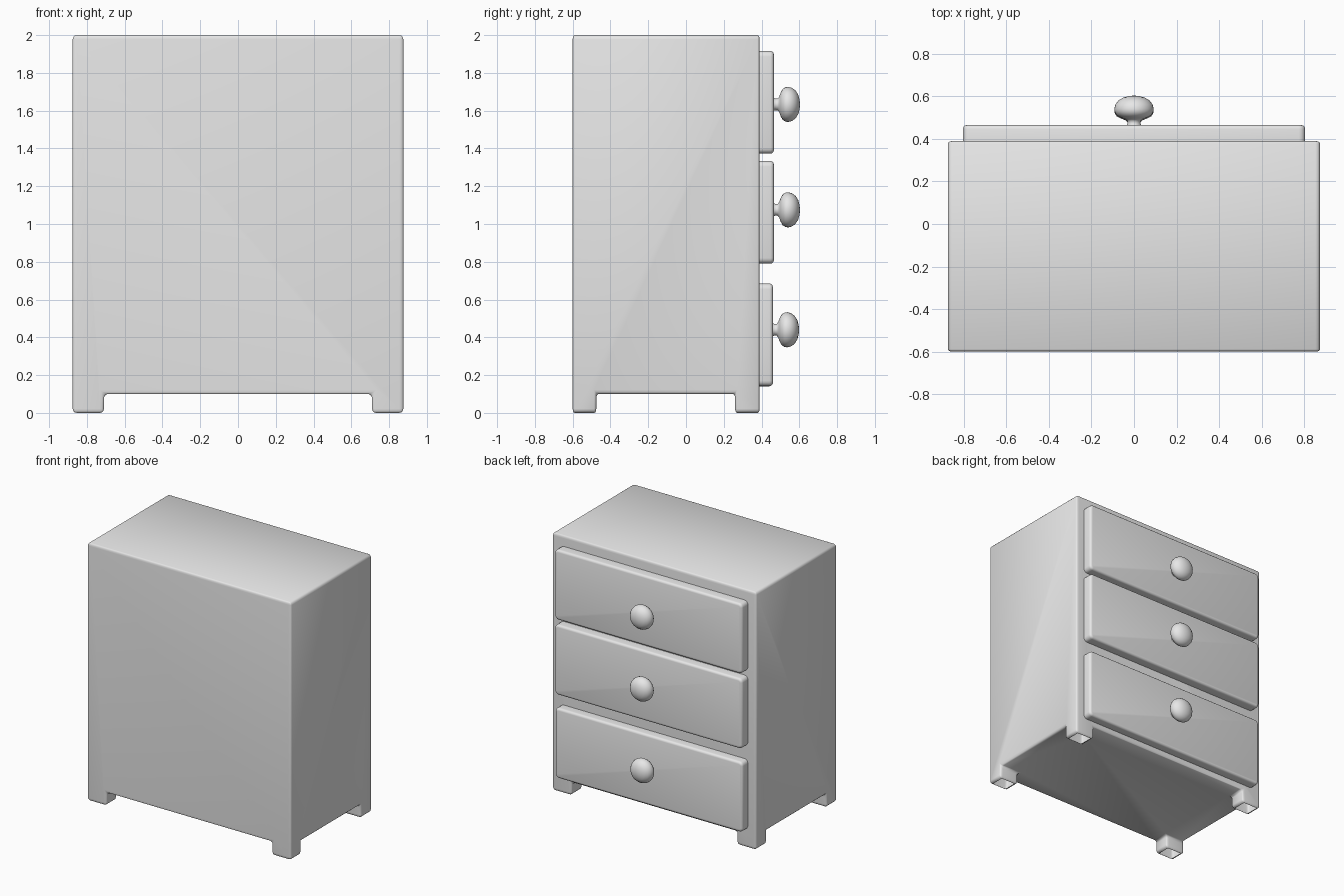
import bpy, bmesh
from math import radians
from mathutils import Matrix, Vector

cube = bpy.data.objects.get("Cube")
if cube:
    bpy.data.objects.remove(cube, do_unlink=True)

GREY = (0.8, 0.8, 0.8, 1)
mat = bpy.data.materials.new("plain grey")
mat.use_nodes = True
mat.diffuse_color = GREY
mat.node_tree.nodes["Principled BSDF"].inputs["Base Color"].default_value = GREY


def finish(name, bm, angle=60):
    """Turn a bmesh into a smooth shaded grey object."""
    mesh = bpy.data.meshes.new(name)
    bm.to_mesh(mesh)
    bm.free()
    mesh.materials.append(mat)
    obj = bpy.data.objects.new(name, mesh)
    bpy.context.collection.objects.link(obj)
    bpy.ops.object.select_all(action='DESELECT')
    obj.select_set(True)
    bpy.context.view_layer.objects.active = obj
    bpy.ops.object.shade_smooth_by_angle(angle=radians(angle))
    return obj


def box(low, high):
    low, high = Vector(low), Vector(high)
    bm = bmesh.new()
    size = Matrix.Diagonal((high - low).to_4d())
    size[3][3] = 1
    bmesh.ops.create_cube(bm, size=1, matrix=Matrix.Translation((low + high) / 2) @ size)
    return bm


def round_edges(bm, width):
    sharp = [e for e in bm.edges if e.calc_face_angle(0) > radians(30)]
    bmesh.ops.bevel(bm, geom=sharp, offset=width, segments=3, profile=0.5,
                    affect='EDGES', clamp_overlap=True)


# Cabinet: a box whose four bottom corners are pulled down into feet
STRETCH = 2  # depth is doubled while rounding, so edges are tighter front to back
bm = box((-0.875, -0.6, 0.1), (0.875, 0.39, 2))
for point, normal in (((-0.71, 0, 0), (1, 0, 0)), ((0.71, 0, 0), (1, 0, 0)),
                      ((0, -0.475, 0), (0, 1, 0)), ((0, 0.26, 0), (0, 1, 0))):
    bmesh.ops.bisect_plane(bm, geom=bm.verts[:] + bm.edges[:] + bm.faces[:],
                           plane_co=point, plane_no=normal)
corners = []
for f in bm.faces:
    c = f.calc_center_median()
    if c.z < 0.11 and abs(c.x) > 0.71 and not -0.475 < c.y < 0.26:
        corners.append(f)
feet = bmesh.ops.extrude_discrete_faces(bm, faces=corners)["faces"]
bmesh.ops.translate(bm, verts=list({v for f in feet for v in f.verts}), vec=(0, 0, -0.1))
bmesh.ops.remove_doubles(bm, verts=bm.verts[:], dist=0.0001)
bmesh.ops.dissolve_limit(bm, angle_limit=radians(1), verts=bm.verts[:], edges=bm.edges[:])
bmesh.ops.recalc_face_normals(bm, faces=bm.faces[:])
bmesh.ops.scale(bm, vec=(1, STRETCH, 1), verts=bm.verts[:])
round_edges(bm, 0.022)
bmesh.ops.scale(bm, vec=(1, 1 / STRETCH, 1), verts=bm.verts[:])
# The feet are hollow and open underneath
soles = [f for f in bm.faces if all(v.co.z < 0.001 for v in f.verts)]
bmesh.ops.delete(bm, geom=soles, context='FACES')
finish("cabinet", bm)

# Knob outline: radius, distance out from the drawer face
KNOB = ((0.036, -0.005), (0.031, 0.008), (0.031, 0.02), (0.04, 0.028), (0.062, 0.036),
        (0.082, 0.047), (0.091, 0.062), (0.093, 0.076), (0.088, 0.096),
        (0.074, 0.115), (0.052, 0.129), (0.027, 0.136), (0, 0.139))


def add_knob(name, y, z):
    bm = bmesh.new()
    ring = [bm.verts.new((r, y + d, z)) for r, d in KNOB]
    edges = [bm.edges.new(pair) for pair in zip(ring, ring[1:])]
    bmesh.ops.spin(bm, geom=ring + edges, cent=(0, y, z), axis=(0, 1, 0),
                   angle=radians(360), steps=32)
    bmesh.ops.remove_doubles(bm, verts=bm.verts[:], dist=0.0001)
    bmesh.ops.recalc_face_normals(bm, faces=bm.faces[:])
    finish(name, bm)


# Drawers with their knobs: name, bottom, top, face depth, knob height
for level, bottom, top, face, knob in (("top", 1.372, 1.916, 0.465, 1.633),
                                       ("middle", 0.79, 1.334, 0.465, 1.075),
                                       ("bottom", 0.141, 0.685, 0.46, 0.44)):
    bm = box((-0.805, 0.385, bottom), (0.805, face, top))
    # Round the four outline corners first, then the front rim
    outline = [e for e in bm.edges
               if abs(e.verts[0].co.y - e.verts[1].co.y) > 0.01]
    bmesh.ops.bevel(bm, geom=outline, offset=0.03, segments=4, profile=0.5,
                    affect='EDGES')
    rim = [e for e in bm.edges if all(v.co.y > face - 0.001 for v in e.verts)]
    bmesh.ops.bevel(bm, geom=rim, offset=0.018, segments=3, profile=0.5,
                    affect='EDGES')
    finish(level + "_drawer", bm)
    add_knob(level + "_knob", face, knob)
